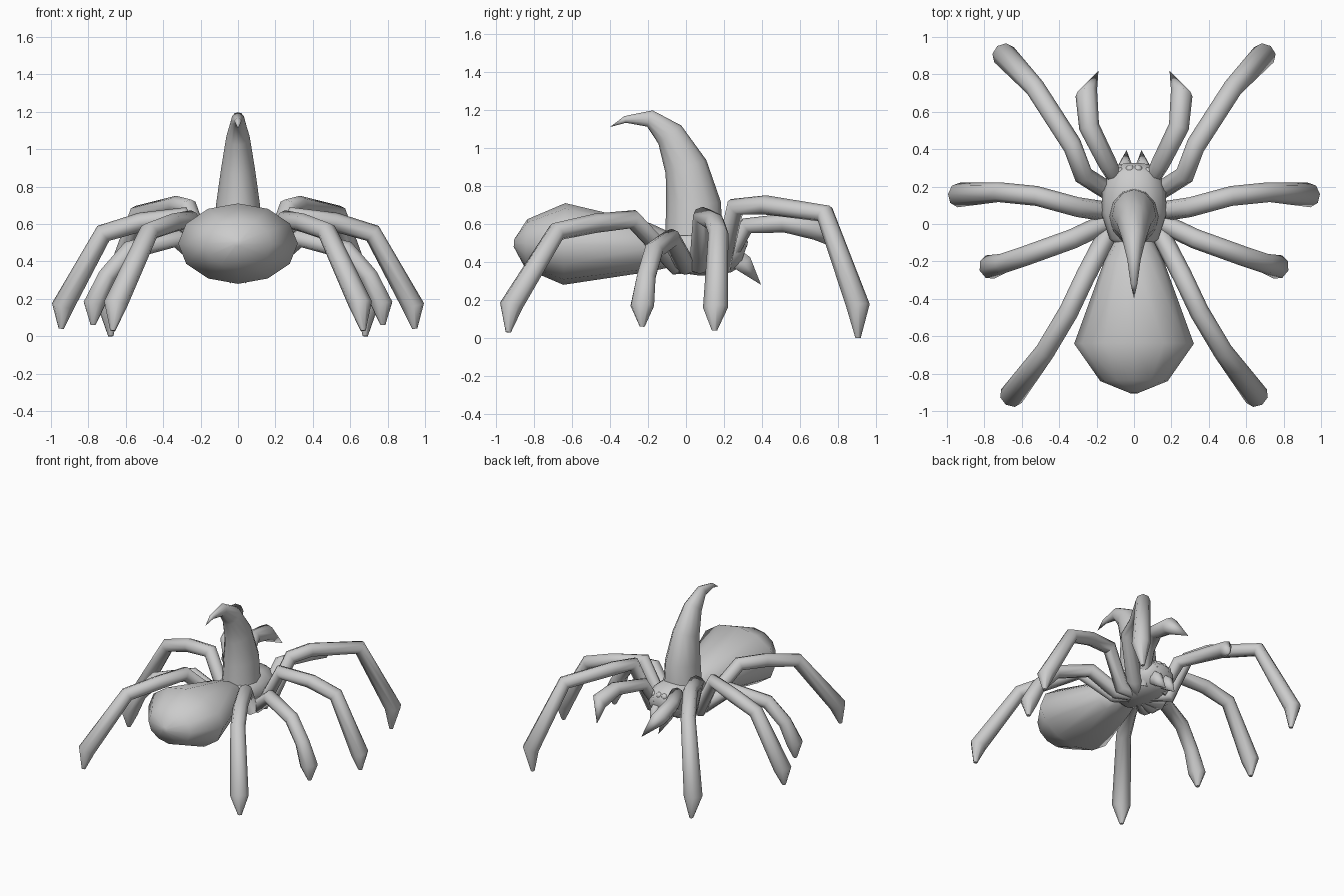
import bpy, bmesh, math
from mathutils import Vector

cube = bpy.data.objects.get("Cube")
if cube:
    bpy.data.objects.remove(cube, do_unlink=True)

grey = bpy.data.materials.new("grey_shell")
grey.use_nodes = True
colour = (0.6, 0.6, 0.6, 1)
grey.diffuse_color = colour
grey.node_tree.nodes["Principled BSDF"].inputs["Base Color"].default_value = colour


def finish(name, bm, mirror=False):
    bmesh.ops.remove_doubles(bm, verts=bm.verts, dist=0.0005)
    bmesh.ops.recalc_face_normals(bm, faces=bm.faces)
    mesh = bpy.data.meshes.new(name)
    bm.to_mesh(mesh)
    bm.free()
    mesh.materials.append(grey)
    obj = bpy.data.objects.new(name, mesh)
    bpy.context.collection.objects.link(obj)
    if mirror:
        obj.modifiers.new("Mirror", "MIRROR").use_mirror_merge = False
    bpy.ops.object.select_all(action="DESELECT")
    obj.select_set(True)
    bpy.context.view_layer.objects.active = obj
    bpy.ops.object.shade_smooth_by_angle(angle=math.radians(65))


def tube(name, path, radii, side=(1, 0, 0), sides=8, mirror=False):
    """Skin elliptical rings along a path; radii are (sideways, upward)."""
    bm = bmesh.new()
    side = Vector(side).normalized()
    pts = [Vector(p) for p in path]
    rings = []
    for i, (p, (ra, rb)) in enumerate(zip(pts, radii)):
        before = (p - pts[i - 1]).normalized() if i else Vector()
        after = (pts[i + 1] - p).normalized() if i + 1 < len(pts) else Vector()
        up = side.cross(before + after).normalized()
        turn = [math.tau * k / sides for k in range(sides)]
        rings.append([bm.verts.new(p + side * ra * math.cos(a) + up * rb * math.sin(a))
                      for a in turn])
    for a, b in zip(rings, rings[1:]):
        for k in range(sides):
            j = (k + 1) % sides
            bm.faces.new((a[k], a[j], b[j], b[k]))
    bm.faces.new(rings[0])
    bm.faces.new(rings[-1])
    finish(name, bm, mirror)


# Body: abdomen, thorax and the curved horn
tube("abdomen",
     [(0, -0.08, 0.46), (0, -0.2, 0.475), (0, -0.64, 0.495), (0, -0.84, 0.495), (0, -0.905, 0.5)],
     [(0.1, 0.09), (0.16, 0.13), (0.32, 0.215), (0.18, 0.13), (0.02, 0.02)], sides=12)
tube("thorax",
     [(0, -0.13, 0.46), (0, -0.08, 0.46), (0, 0.06, 0.46), (0, 0.17, 0.46), (0, 0.26, 0.455), (0, 0.305, 0.44)],
     [(0.07, 0.07), (0.13, 0.11), (0.175, 0.13), (0.17, 0.13), (0.145, 0.11), (0.1, 0.07)], sides=12)
tube("horn",
     [(0, 0.04, 0.54), (0, 0.04, 0.7), (0, 0, 0.9), (0, -0.085, 1.07),
      (0, -0.19, 1.155), (0, -0.32, 1.15), (0, -0.4, 1.11)],
     [(0.13, 0.15), (0.118, 0.145), (0.09, 0.113), (0.062, 0.077),
      (0.036, 0.045), (0.018, 0.018), (0, 0)], sides=12)

# Walking legs, one pair per path from hip to toe
legs = {
    "head_end_leg_pair": [(0.05, 0.1, 0.37), (0.16, 0.19, 0.38), (0.27, 0.26, 0.69), (0.33, 0.42, 0.7),
                          (0.53, 0.73, 0.655), (0.695, 0.905, 0.17), (0.68, 0.905, 0)],
    "upper_middle_leg_pair": [(0.05, 0.06, 0.37), (0.17, 0.07, 0.38), (0.3, 0.09, 0.645),
                              (0.52, 0.15, 0.61), (0.72, 0.17, 0.55), (0.937, 0.155, 0.16), (0.945, 0.15, 0.04)],
    "lower_middle_leg_pair": [(0.05, 0.03, 0.37), (0.16, 0, 0.38), (0.33, -0.08, 0.525),
                              (0.58, -0.17, 0.46), (0.7, -0.21, 0.32), (0.77, -0.23, 0.17), (0.775, -0.23, 0.06)],
    "tail_end_leg_pair": [(0.05, 0, 0.37), (0.14, -0.05, 0.38), (0.26, -0.28, 0.625),
                          (0.35, -0.47, 0.605), (0.475, -0.68, 0.56), (0.655, -0.92, 0.17), (0.67, -0.935, 0.03)],
}
for name, path in legs.items():
    run = Vector(path[-1]) - Vector(path[0])
    shaft = [(0.053, 0.051)] * (len(path) - 3)
    radii = [(0.03, 0.03)] + shaft + [(0.066, 0.06), (0.014, 0.014)]
    tube(name, path, radii, side=(-run.y, run.x, 0), mirror=True)

# Short feelers ending in hooked claws
tube("feeler_pair",
     [(0.08, 0.2, 0.37), (0.14, 0.32, 0.59), (0.24, 0.52, 0.605), (0.255, 0.7, 0.57), (0.19, 0.82, 0.46)],
     [(0.035, 0.035), (0.05, 0.045), (0.055, 0.05), (0.06, 0.06), (0, 0)],
     side=(1, -0.3, 0), mirror=True)

# Fangs below the face
tube("fang_pair",
     [(0.05, 0.24, 0.44), (0.048, 0.305, 0.39), (0.04, 0.395, 0.28)],
     [(0.04, 0.055), (0.042, 0.055), (0, 0)], sides=6, mirror=True)

# Row of small round eyes
bm = bmesh.new()
for x, y, z, r in [(0.022, 0.292, 0.525, 0.024), (0.075, 0.283, 0.52, 0.02), (0.055, 0.305, 0.49, 0.018)]:
    made = bmesh.ops.create_uvsphere(bm, u_segments=10, v_segments=6, radius=r)
    bmesh.ops.translate(bm, verts=made["verts"], vec=(x, y, z))
finish("eyes", bm, mirror=True)
